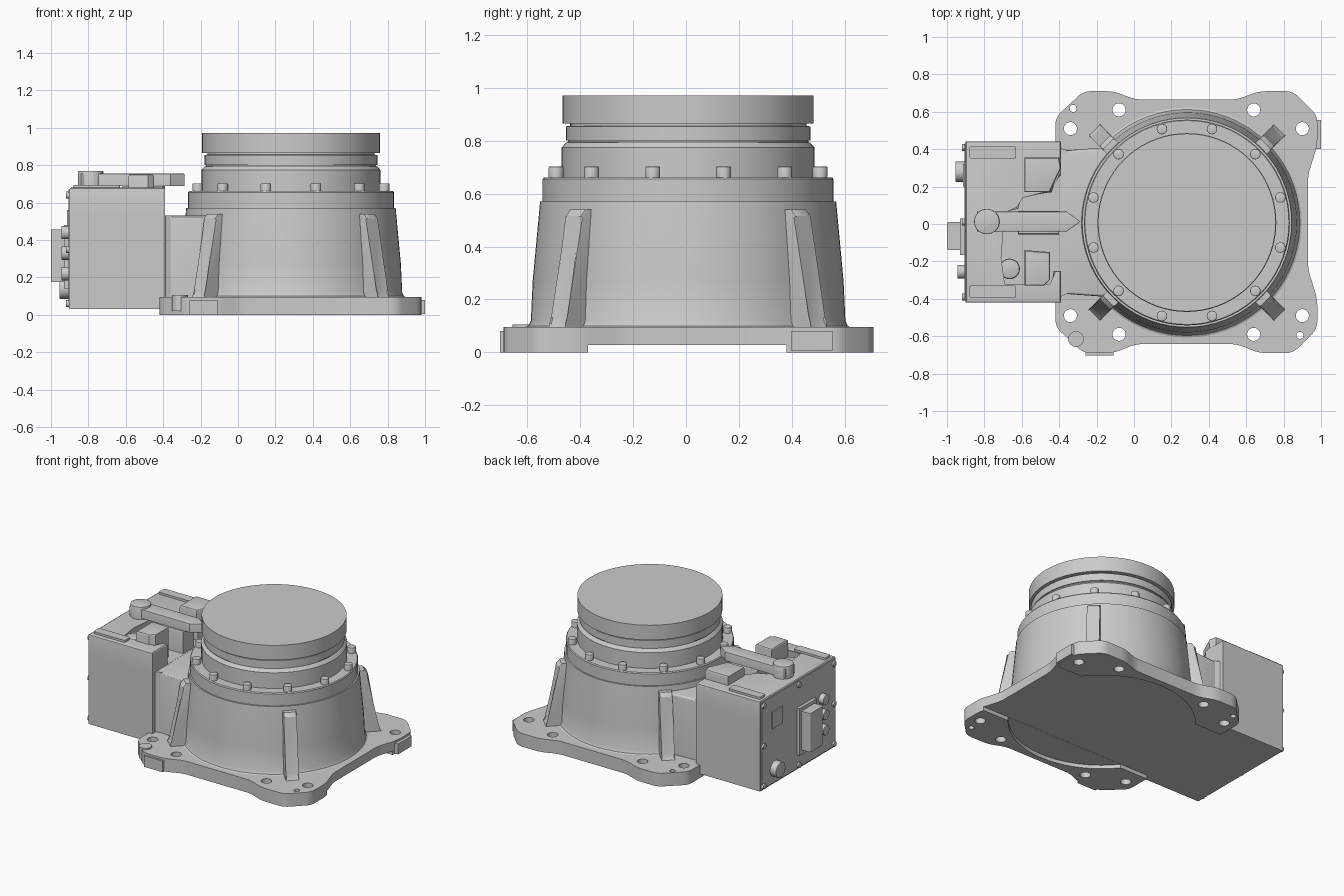
import bpy, bmesh, math
from mathutils import Matrix

if "Cube" in bpy.data.objects:
    bpy.data.objects.remove(bpy.data.objects["Cube"])

CX, CY = 0.283, 0.008   # axis of the round housing


def finish(name, bm, smooth=30):
    bmesh.ops.recalc_face_normals(bm, faces=bm.faces[:])
    me = bpy.data.meshes.new(name)
    bm.to_mesh(me)
    bm.free()
    ob = bpy.data.objects.new(name, me)
    bpy.context.collection.objects.link(ob)
    shade(ob, smooth)
    return ob


def shade(ob, angle=30):
    bpy.ops.object.select_all(action='DESELECT')
    ob.select_set(True)
    bpy.context.view_layer.objects.active = ob
    bpy.ops.object.shade_smooth_by_angle(angle=math.radians(angle))


def loft(bm, lower, upper):
    """Closed solid between two matching outlines."""
    a, b = [[bm.verts.new(p) for p in loop] for loop in (lower, upper)]
    bm.faces.new(a)
    bm.faces.new(b)
    for i in range(len(a)):
        j = (i + 1) % len(a)
        bm.faces.new((a[i], a[j], b[j], b[i]))


def bevel(bm, test, offset, segs):
    es = [e for e in bm.edges if test(*[v.co for v in e.verts])]
    bmesh.ops.bevel(bm, geom=es, offset=offset, segments=segs, profile=0.5, affect='EDGES')


def prism(name, pts, z0, z1, corner=0, rim=0):
    """Extruded outline with optional rounded corners and top rim."""
    bm = bmesh.new()
    loft(bm, [(x, y, z0) for x, y in pts], [(x, y, z1) for x, y in pts])
    if corner:
        bevel(bm, lambda p, q: abs(p.z - q.z) > 1e-4, corner, 4)
    if rim:
        bevel(bm, lambda p, q: min(p.z, q.z) > z1 - 1e-5, rim, 3)
    return finish(name, bm)


def box(name, x0, x1, y0, y1, z0, z1, corner=0, rim=0):
    return prism(name, [(x0, y0), (x1, y0), (x1, y1), (x0, y1)], z0, z1, corner, rim)


def rod(name, p, r, length, axis='Z', seg=24, chamfer=0.0):
    """Cylinder starting at p, running up z or out along -x."""
    bm = bmesh.new()
    bmesh.ops.create_cone(bm, cap_ends=True, segments=seg, radius1=r, radius2=r, depth=length)
    bmesh.ops.translate(bm, verts=bm.verts, vec=(0, 0, length / 2))
    if chamfer:
        bevel(bm, lambda a, b: min(a.z, b.z) > length - 1e-5, chamfer, 2)
    if axis == 'X':
        bmesh.ops.rotate(bm, verts=bm.verts, matrix=Matrix.Rotation(-math.pi / 2, 3, 'Y'))
    bmesh.ops.translate(bm, verts=bm.verts, vec=p)
    return finish(name, bm)


def lathe(name, profile, seg=72):
    bm = bmesh.new()
    rings = [[bm.verts.new((CX + r * math.cos(i * math.tau / seg),
                            CY + r * math.sin(i * math.tau / seg), z))
              for i in range(seg)] for r, z in profile]
    for a, b in zip(rings, rings[1:]):
        for i in range(seg):
            j = (i + 1) % seg
            bm.faces.new((a[i], a[j], b[j], b[i]))
    bm.faces.new(rings[0])
    bm.faces.new(rings[-1])
    return finish(name, bm)


def cut(target, cutters):
    for c in cutters:
        c.hide_render = True
        m = target.modifiers.new('cut', 'BOOLEAN')
        m.operation, m.solver, m.object = 'DIFFERENCE', 'EXACT', c
        bpy.context.view_layer.objects.active = target
        bpy.ops.object.modifier_move_to_index(modifier=m.name, index=0)
        bpy.ops.object.modifier_apply(modifier=m.name)
        bpy.data.objects.remove(c)
    shade(target)


# Base plate with four corner feet, holes and a relieved underside
outline = [(-0.42, -0.55), (-0.27, -0.69), (-0.11, -0.69), (0.01, -0.642), (0.55, -0.642),
           (0.67, -0.69), (0.85, -0.69), (0.98, -0.56), (0.98, -0.40), (0.93, -0.24),
           (0.93, 0.26), (0.98, 0.42), (0.98, 0.58), (0.85, 0.71), (0.67, 0.71),
           (0.55, 0.665), (0.01, 0.665), (-0.11, 0.71), (-0.27, 0.71), (-0.42, 0.57)]
plate = prism('base_plate', outline, 0, 0.095, corner=0.035)
cutters = [rod('hole_cutter', (x, 0.01 + s * y, -0.1), 0.035, 0.4)
           for x, y in ((-0.34, 0.5), (-0.08, 0.6), (0.64, 0.6), (0.9, 0.5)) for s in (-1, 1)]
cutters += [rod('pin_hole_cutter', (x, y, -0.1), 0.019, 0.4)
            for x, y in ((-0.325, 0.618), (0.887, -0.595))]
cutters += [box('slot_cutter', -1.2, 1.2, -0.37, 0.38, -0.1, 0.027),
            rod('recess_cutter', (CX, CY, -0.1), 0.61, 0.126, seg=72)]
cut(plate, cutters)
box('side_datum_pad', 0.95, 1.0, 0.40, 0.555, 0.005, 0.08)
box('front_datum_pad', -0.26, -0.11, -0.703, -0.66, 0.0, 0.08)
rod('plate_boss', (-0.31, -0.615, 0.02), 0.042, 0.085)

# Round housing: tapered body, bolted flange, neck and top disc
lathe('housing', [(0.58, 0.06), (0.625, 0.09), (0.604, 0.1), (0.595, 0.12), (0.588, 0.27),
                  (0.56, 0.57), (0.55, 0.57), (0.55, 0.655), (0.545, 0.662), (0.40, 0.662)])
lathe('bearing_neck', [(0.478, 0.65), (0.478, 0.775), (0.462, 0.793), (0.455, 0.795),
                       (0.455, 0.802), (0.462, 0.802), (0.462, 0.855), (0.447, 0.856), (0.447, 0.88)])
lathe('top_disc', [(0.475, 0.865), (0.475, 0.972)])
for i in range(12):
    a = math.radians(15 + 30 * i)
    rod('flange_bolt', (CX + 0.517 * math.cos(a), CY + 0.517 * math.sin(a), 0.655), 0.028, 0.048,
        chamfer=0.004)

# Four diagonal ribs
rib = [(0.45, 0.08), (0.71, 0.08), (0.69, 0.105), (0.68, 0.13), (0.618, 0.515), (0.595, 0.54), (0.45, 0.54)]
for k in range(4):
    bm = bmesh.new()
    loft(bm, [(r, -0.043, z) for r, z in rib], [(r, 0.043, z) for r, z in rib])
    bevel(bm, lambda p, q: abs(p.y - q.y) < 1e-4 and min(p.x, q.x) > 0.59, 0.01, 2)
    bmesh.ops.rotate(bm, verts=bm.verts, matrix=Matrix.Rotation(math.radians(45 + 90 * k), 3, 'Z'))
    bmesh.ops.translate(bm, verts=bm.verts, vec=(CX, CY, 0))
    finish('housing_rib', bm)

# Control box: solid lower part, U-shaped raised top around a pocket, saddle to the housing
box('control_box', -0.90, -0.39, -0.42, 0.44, 0.03, 0.531)
prism('control_box_top', [(-0.90, -0.42), (-0.39, -0.42), (-0.39, -0.25), (-0.43, -0.25),
                          (-0.44, -0.33), (-0.70, -0.33), (-0.72, -0.18), (-0.70, 0.07),
                          (-0.62, 0.08), (-0.60, 0.15), (-0.44, 0.17), (-0.42, 0.24),
                          (-0.39, 0.26), (-0.39, 0.44), (-0.90, 0.44)], 0.531, 0.68, rim=0.01)
prism('saddle', [(-0.42, -0.37), (-0.14, -0.39), (0.1, -0.3), (0.1, 0.32), (-0.14, 0.41), (-0.42, 0.39)],
      0.03, 0.53, rim=0.015)
for y, s in ((-0.37, -1), (0.39, 1)):
    prism('corner_fillet', [(-0.40, y - s * 0.02), (-0.40, y + s * 0.035), (-0.385, y + s * 0.014),
                            (-0.35, y), (-0.35, y - s * 0.02)], 0.09, 0.53)

# Fittings on top of the control box
box('cover_strip', -0.88, -0.63, 0.35, 0.415, 0.67, 0.695, corner=0.01)
box('cover_strip', -0.88, -0.63, -0.395, -0.33, 0.67, 0.695, corner=0.01)
prism('rear_block', [(-0.585, 0.17), (-0.45, 0.17), (-0.39, 0.30), (-0.40, 0.355), (-0.585, 0.355)],
      0.66, 0.745, rim=0.01)
prism('front_block', [(-0.585, -0.33), (-0.48, -0.33), (-0.45, -0.30), (-0.45, -0.15), (-0.585, -0.14)],
      0.52, 0.75, rim=0.01)
rod('pocket_plug', (-0.665, -0.24, 0.52), 0.055, 0.14, chamfer=0.012)
box('arm_support', -0.62, -0.40, -0.055, 0.07, 0.52, 0.69, rim=0.01)
prism('lever_arm', [(-0.84, -0.04), (-0.36, -0.04), (-0.285, 0.013), (-0.36, 0.066), (-0.84, 0.066)],
      0.69, 0.755, rim=0.005)
rod('lever_pivot', (-0.787, 0.013, 0.67), 0.068, 0.1, seg=32, chamfer=0.006)

# Connector panel on the left end
box('end_panel', -0.907, -0.89, -0.41, 0.43, 0.04, 0.67)
box('connector_flange', -0.93, -0.90, -0.165, 0.03, 0.14, 0.48)
box('main_connector', -1.0, -0.92, -0.14, 0.01, 0.175, 0.455, corner=0.01)
rod('round_socket', (-0.90, 0.28, 0.14), 0.055, 0.055, 'X', chamfer=0.006)
box('square_cover', -0.915, -0.90, 0.20, 0.32, 0.44, 0.56)
for z in (0.22, 0.33, 0.44):
    rod('small_socket', (-0.90, -0.255, z), 0.036, 0.045, 'X', chamfer=0.004)
for y, z in ((0.41, 0.06), (0.01, 0.06), (-0.39, 0.06), (0.41, 0.64), (0.01, 0.64), (-0.39, 0.64),
             (0.41, 0.35), (-0.39, 0.35)):
    rod('panel_screw', (-0.90, y, z), 0.019, 0.02, 'X', seg=16, chamfer=0.003)
